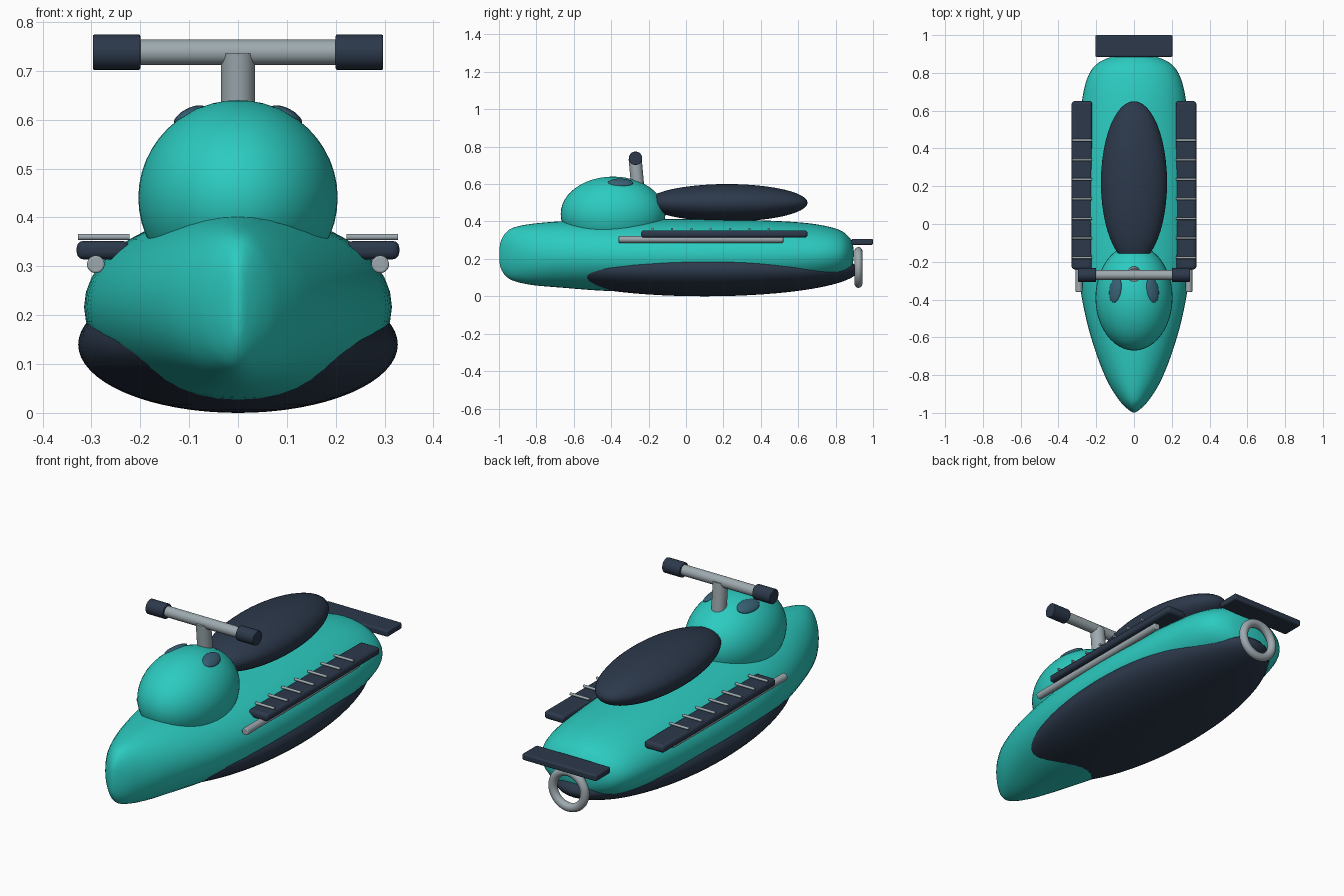
import bpy, bmesh, math
from mathutils import Vector, Matrix

if "Cube" in bpy.data.objects:
    bpy.data.objects.remove(bpy.data.objects["Cube"])


def material(name, rgb):
    m = bpy.data.materials.new(name)
    m.diffuse_color = (*rgb, 1)
    m.use_nodes = True
    m.node_tree.nodes["Principled BSDF"].inputs["Base Color"].default_value = m.diffuse_color
    return m


TEAL = material("teal", (0.025, 0.60, 0.53))
NAVY = material("navy", (0.025, 0.04, 0.07))
SLATE = material("slate", (0.04, 0.12, 0.18))
STEEL = material("steel", (0.34, 0.40, 0.43))


def finish(obj, name, mat, angle=40):
    obj.name = name
    obj.data.materials.append(mat)
    bpy.ops.object.select_all(action='DESELECT')
    obj.select_set(True)
    bpy.context.view_layer.objects.active = obj
    bpy.ops.object.shade_smooth_by_angle(angle=math.radians(angle))
    return obj


def ellipsoid(name, loc, radii, mat, rot=(0, 0, 0), seg=48):
    bpy.ops.mesh.primitive_uv_sphere_add(segments=seg, ring_count=seg // 2, location=loc, rotation=rot)
    obj = bpy.context.object
    obj.scale = radii
    return finish(obj, name, mat)


def rod(name, a, b, r, mat, bevel=0.0, seg=32):
    a, b = Vector(a), Vector(b)
    bpy.ops.mesh.primitive_cylinder_add(vertices=seg, radius=r, depth=(b - a).length, location=(a + b) / 2)
    obj = bpy.context.object
    obj.rotation_euler = (b - a).to_track_quat('Z', 'Y').to_euler()
    if bevel:
        add_bevel(obj, bevel)
    return finish(obj, name, mat)


def add_bevel(obj, width):
    mod = obj.modifiers.new("bevel", 'BEVEL')
    mod.width, mod.segments = width, 3


def box(name, lo, hi, mat, bevel):
    lo, hi = Vector(lo), Vector(hi)
    bm = bmesh.new()
    bmesh.ops.create_cube(bm, size=1, matrix=Matrix.Translation((lo + hi) / 2) @ Matrix.Diagonal((*(hi - lo), 1)))
    mesh = bpy.data.meshes.new(name)
    bm.to_mesh(mesh)
    bm.free()
    obj = bpy.data.objects.new(name, mesh)
    bpy.context.collection.objects.link(obj)
    add_bevel(obj, bevel)
    return finish(obj, name, mat)


def spline(points, steps):
    """Catmull-Rom through the points."""
    p = [Vector(q) for q in points]
    p = [2 * p[0] - p[1]] + p + [2 * p[-1] - p[-2]]
    out = []
    for a, b, c, d in zip(p, p[1:], p[2:], p[3:]):
        for i in range(steps):
            t = i / steps
            out.append(0.5 * (2 * b + (c - a) * t + (2 * a - 5 * b + 4 * c - d) * t * t
                              + (3 * b - a - 3 * c + d) * t ** 3))
    return out + [p[-2]]


# Hull: elliptical sections as (y, half width, top, bottom)
STATIONS = [
    (-0.998, 0.006, 0.25, 0.19), (-0.99, 0.02, 0.295, 0.15), (-0.965, 0.05, 0.338, 0.11),
    (-0.92, 0.088, 0.368, 0.082), (-0.82, 0.147, 0.388, 0.06), (-0.65, 0.212, 0.402, 0.045),
    (-0.45, 0.265, 0.408, 0.03), (-0.2, 0.303, 0.412, 0.022), (0.1, 0.315, 0.412, 0.022),
    (0.4, 0.303, 0.406, 0.03), (0.62, 0.28, 0.394, 0.05), (0.75, 0.255, 0.375, 0.075),
    (0.83, 0.215, 0.35, 0.1), (0.872, 0.155, 0.315, 0.13), (0.89, 0.09, 0.285, 0.165),
    (0.897, 0.02, 0.245, 0.21)]
SEG = 40
bm = bmesh.new()
rings = []
for y, w, top, bot in spline(STATIONS, 4):
    rings.append([bm.verts.new((w * math.cos(a), y, (top + bot) / 2 + (top - bot) / 2 * math.sin(a)))
                  for a in (2 * math.pi * i / SEG for i in range(SEG))])
for r, s in zip(rings, rings[1:]):
    for i in range(SEG):
        j = (i + 1) % SEG
        bm.faces.new((r[i], r[j], s[j], s[i]))
bm.faces.new(rings[0])
bm.faces.new(rings[-1])
bmesh.ops.recalc_face_normals(bm, faces=bm.faces)
hull_mesh = bpy.data.meshes.new("hull")
bm.to_mesh(hull_mesh)
bm.free()
hull = bpy.data.objects.new("hull", hull_mesh)
bpy.context.collection.objects.link(hull)
finish(hull, "hull", TEAL, 60)

# Dark lower hull, front cowl and seat
ellipsoid("lower_hull", (0, 0.1, 0.14), (0.327, 0.82, 0.14), NAVY, seg=64)
ellipsoid("cowl", (0, -0.39, 0.44), (0.204, 0.28, 0.2), TEAL)
ellipsoid("seat", (0, 0.22, 0.5), (0.175, 0.43, 0.1), NAVY)

# Steering column and handlebar
rod("steering_column", (0, -0.255, 0.55), (0, -0.272, 0.738), 0.035, STEEL)
rod("handlebar", (-0.25, -0.27, 0.738), (0.25, -0.27, 0.738), 0.026, STEEL)

# Parts repeated on both sides
for side, s in (("left", -1), ("right", 1)):
    rod(f"{side}_grip", (s * 0.2, -0.27, 0.738), (s * 0.297, -0.27, 0.738), 0.036, NAVY, 0.003)
    ellipsoid(f"{side}_cowl_vent", (s * 0.098, -0.35, 0.607), (0.036, 0.068, 0.016), SLATE,
              (0, s * math.radians(29), s * math.radians(8)), 32)
    xs = sorted((s * 0.222, s * 0.33))
    box(f"{side}_footrest", (xs[0], -0.24, 0.314), (xs[1], 0.65, 0.352), NAVY, 0.014)
    rod(f"{side}_rail", (s * 0.291, -0.36, 0.304), (s * 0.291, 0.52, 0.304), 0.018, STEEL, 0.004)
    for i in range(7):
        y = -0.178 + 0.1035 * i
        rod(f"{side}_foot_grip_{i + 1}", (s * 0.222, y, 0.36), (s * 0.327, y, 0.36), 0.0065, STEEL, 0, 16)

# Stern platform and tow ring
box("stern_platform", (-0.205, 0.885, 0.275), (0.205, 1.0, 0.307), NAVY, 0.008)
bpy.ops.mesh.primitive_torus_add(major_radius=0.088, minor_radius=0.021, major_segments=48, minor_segments=20,
                                 location=(0, 0.922, 0.154), rotation=(math.pi / 2, 0, 0))
finish(bpy.context.object, "tow_ring", STEEL)
